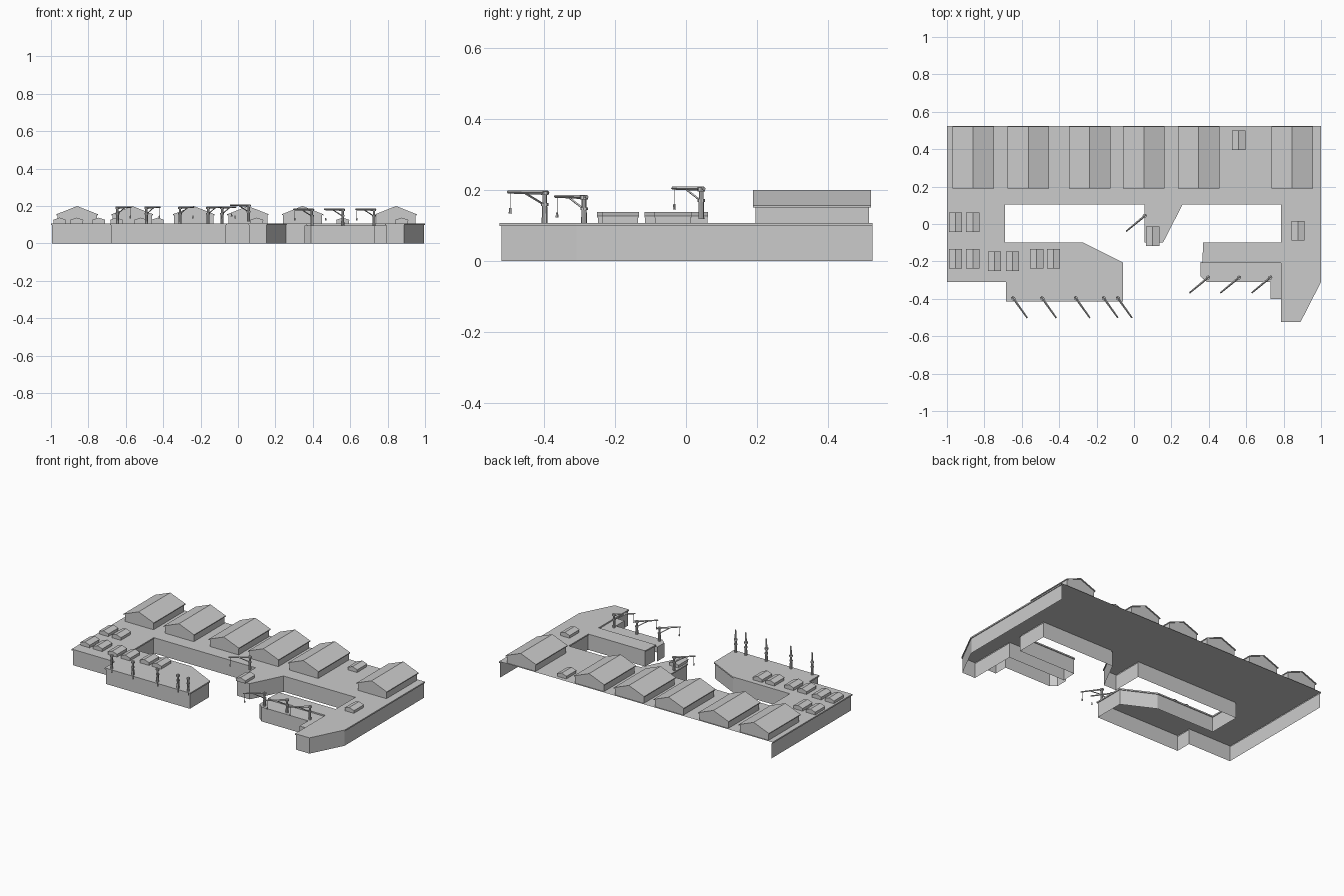
import bpy, bmesh, math
from mathutils import Vector, Matrix

if "Cube" in bpy.data.objects:
    bpy.data.objects.remove(bpy.data.objects["Cube"])

DECK, LIP, LOW = 0.107, 0.098, 0.095


def new_object(name, bm):
    bmesh.ops.recalc_face_normals(bm, faces=bm.faces)
    me = bpy.data.meshes.new(name)
    bm.to_mesh(me)
    bm.free()
    ob = bpy.data.objects.new(name, me)
    bpy.context.collection.objects.link(ob)
    return ob


def inset(points, dists):
    """Move every edge of a counter-clockwise outline inward by its distance."""
    n, out = len(points), []
    for i in range(n):
        a, b, c = (Vector(points[k % n]) for k in (i - 1, i, i + 1))
        d1, d2 = (b - a).normalized(), (c - b).normalized()
        p = b + Vector((-d1.y, d1.x)) * dists[i - 1]
        q = b + Vector((-d2.y, d2.x)) * dists[i]
        t = (q - p).cross(d2) / d1.cross(d2)
        out.append(p + d1 * t)
    return out


def quay(name, points, top, open_edges, lip):
    """Paved top with quay walls below; open edges get no wall."""
    n = len(points)
    walls = inset(points, [0 if i in open_edges else lip for i in range(n)])
    levels = [(points, top), (points, top - 0.009), (walls, top - 0.009), (walls, 0)]
    if not lip:
        levels = [levels[0], levels[3]]
    bm = bmesh.new()
    rings = [[bm.verts.new((p[0], p[1], z)) for p in pts] for pts, z in levels]
    bm.faces.new(rings[0])
    for r, s in zip(rings, rings[1:]):
        for i in range(n):
            if i not in open_edges:
                j = (i + 1) % n
                bm.faces.new((r[i], s[i], s[j], r[j]))
    ob = new_object(name, bm)
    if ob.data.polygons[0].normal.z < 0:
        ob.data.flip_normals()


# Main harbour deck: open along the back (edge 0)
quay("harbour_deck", [
    (1, 0.525), (-1, 0.525), (-1, -0.31), (-0.685, -0.31), (-0.685, -0.415),
    (-0.06, -0.415), (-0.06, -0.205), (-0.27, -0.10), (-0.69, -0.10),
    (-0.69, 0.105), (0.055, 0.105), (0.055, -0.10), (0.155, -0.10),
    (0.26, 0.105), (0.785, 0.105), (0.785, -0.10), (0.37, -0.10),
    (0.365, -0.208), (0.785, -0.208), (0.785, -0.525), (0.89, -0.525),
    (1, -0.31)], DECK, {0}, 0.005)

# Lower crane quay in front of the right pier
quay("lower_quay", [
    (0.79, -0.203), (0.355, -0.203), (0.355, -0.28), (0.39, -0.31),
    (0.73, -0.31), (0.73, -0.40), (0.79, -0.40)], LOW, {0, 6}, 0)


def extrude_profile(bm, profile, y0, y1):
    ends = [[bm.verts.new((x, y, z)) for x, z in profile] for y in (y0, y1)]
    n = len(profile)
    bm.faces.new(ends[0])
    bm.faces.new(ends[1][::-1])
    for i in range(n):
        j = (i + 1) % n
        bm.faces.new((ends[0][i], ends[1][i], ends[1][j], ends[0][j]))


def gabled(name, w, length, eave, ridge, over, thick):
    """Gabled building, origin at the middle of its floor."""
    h, l, x = w / 2, length / 2, w / 2 - over
    bm = bmesh.new()
    under = ridge - thick
    ez = eave - thick + (under - eave + thick) * over / h
    extrude_profile(bm, [(-x, 0), (x, 0), (x, ez), (0, under), (-x, ez)],
                    -l + over, l - over)
    extrude_profile(bm, [(-h, eave - thick), (0, under), (h, eave - thick),
                         (h, eave), (0, ridge), (-h, eave)], -l, l)
    ob = new_object(name, bm)
    return ob


def place(ob, spots, z, angle=0):
    """Put the first object and linked copies on the given spots."""
    for i, (x, y) in enumerate(spots):
        c = ob
        if i:
            c = ob.copy()
            bpy.context.collection.objects.link(c)
        c.location = (x, y, z)
        c.rotation_euler.z = angle


# Big warehouses along the back
hall = gabled("warehouse", 0.222, 0.332, 0.049, 0.093, 0.006, 0.006)
place(hall, [(x, 0.355) for x in (-0.86, -0.565, -0.237, 0.053, 0.345, 0.845)], DECK)

# Small huts
hut = gabled("hut", 0.07, 0.104, 0.019, 0.031, 0.002, 0.003)
place(hut, [(-0.954, 0.01), (-0.862, 0.01), (-0.954, -0.185), (-0.862, -0.185),
            (-0.745, -0.198), (-0.65, -0.198), (-0.52, -0.185), (-0.43, -0.185),
            (0.56, 0.448), (0.876, -0.037), (0.1, -0.065)], DECK)


def rod(bm, a, b, r1, r2, sides=8):
    a, b = Vector(a), Vector(b)
    d = b - a
    m = Matrix.Translation((a + b) / 2) @ d.to_track_quat('Z', 'Y').to_matrix().to_4x4()
    bmesh.ops.create_cone(bm, cap_ends=True, segments=sides, radius1=r1,
                          radius2=r2, depth=d.length, matrix=m)


# Jib crane, arm along local x
bm = bmesh.new()
rod(bm, (0, 0, 0), (0, 0, 0.048), 0.0085, 0.0075)          # pedestal
rod(bm, (0, 0, 0.048), (0, 0, 0.056), 0.0105, 0.0105)      # slewing ring
rod(bm, (0, 0, 0.056), (0, 0, 0.080), 0.0065, 0.0065)      # upper mast
rod(bm, (0, 0, 0.078), (0, 0, 0.089), 0.011, 0.011)        # head
rod(bm, (-0.012, 0, 0.085), (0.128, 0, 0.087), 0.0062, 0.0042, 4)  # jib
rod(bm, (0.005, 0, 0.053), (0.066, 0, 0.083), 0.003, 0.003, 4)     # brace
rod(bm, (0.119, 0, 0.084), (0.119, 0, 0.040), 0.0009, 0.0009, 4)   # cable
rod(bm, (0.119, 0, 0.042), (0.119, 0, 0.027), 0.003, 0.0045, 6)    # hook block
crane = new_object("jib_crane", bm)
place(crane, [(x, -0.398) for x in (-0.645, -0.49, -0.31, -0.16, -0.085)],
      DECK, math.atan2(-0.105, 0.075))

# Cranes on the lower quay and on the middle pier
left = math.atan2(-0.083, -0.1)
for name, spots, z in (("quay_crane", [(0.395, -0.287), (0.56, -0.287), (0.727, -0.287)], LOW),
                       ("pier_crane", [(0.057, 0.043)], 0.118)):
    c = crane.copy()
    c.name = name
    bpy.context.collection.objects.link(c)
    place(c, spots, z, left)
